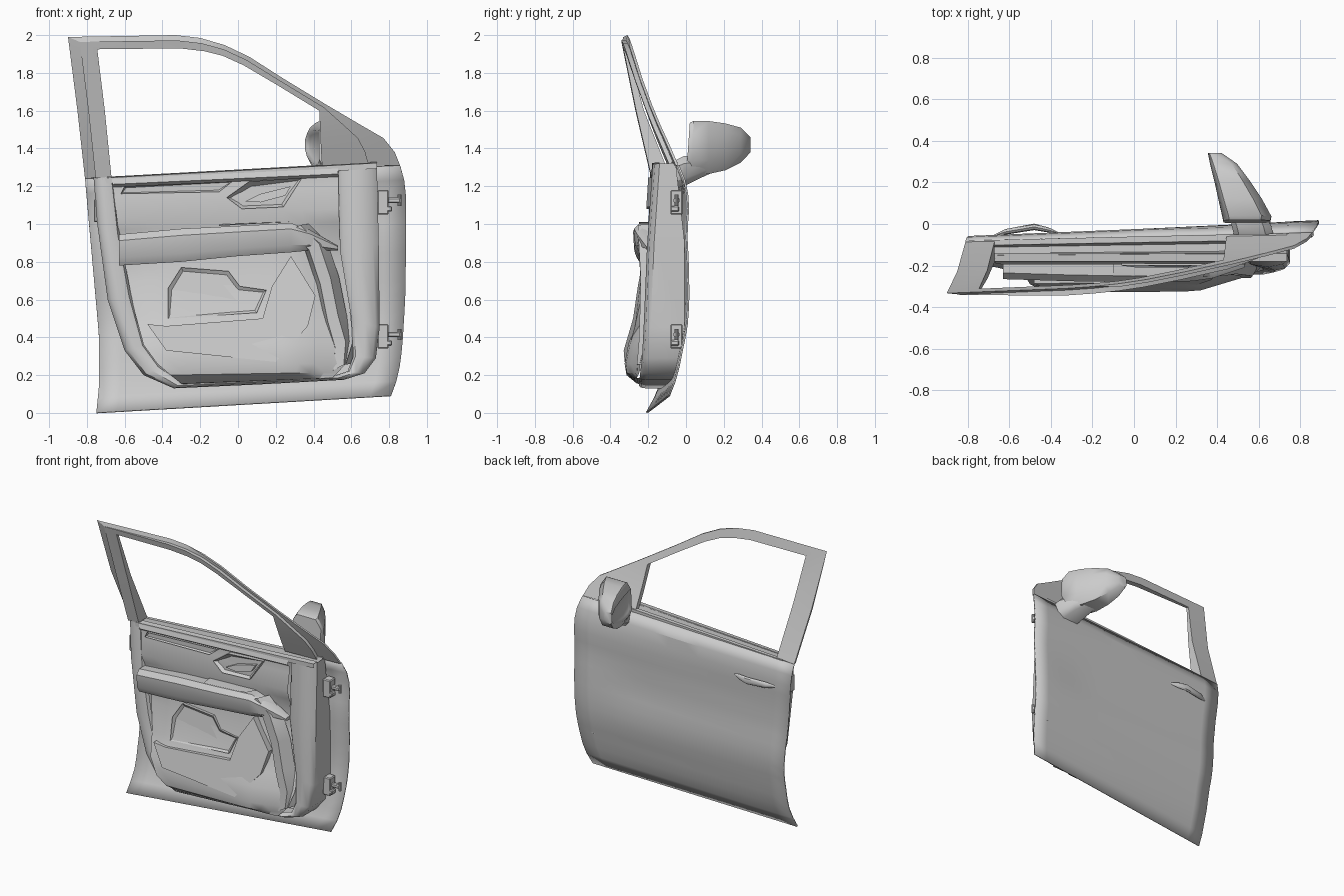
import bpy, bmesh, math
from mathutils import Vector

if "Cube" in bpy.data.objects:
    bpy.data.objects.remove(bpy.data.objects["Cube"])


def finish(name, bm, angle=32):
    bmesh.ops.remove_doubles(bm, verts=bm.verts, dist=0.0005)
    bmesh.ops.recalc_face_normals(bm, faces=bm.faces)
    me = bpy.data.meshes.new(name)
    bm.to_mesh(me)
    bm.free()
    ob = bpy.data.objects.new(name, me)
    bpy.context.collection.objects.link(ob)
    bpy.ops.object.select_all(action='DESELECT')
    ob.select_set(True)
    bpy.context.view_layer.objects.active = ob
    bpy.ops.object.shade_smooth_by_angle(angle=math.radians(angle))
    return ob


def loft(name, rows, ring=False, loop=False, caps=False, angle=32):
    """Skin rows of points; ring closes each row, loop joins last row to first."""
    bm = bmesh.new()
    vs = [[bm.verts.new(p) for p in r] for r in rows]
    n = len(rows[0])
    for i in range(len(vs) if loop else len(vs) - 1):
        a, b = vs[i], vs[(i + 1) % len(vs)]
        for j in range(n if ring else n - 1):
            k = (j + 1) % n
            bm.faces.new((a[j], a[k], b[k], b[j]))
    if caps:
        bm.faces.new(vs[0])
        bm.faces.new(vs[-1])
    return finish(name, bm, angle)


def plate(name, pts, back, inset=0, depth=0):
    """Slab with front outline pts, walls running back in +y, optional inset face."""
    bm = bmesh.new()
    f = [bm.verts.new(p) for p in pts]
    b = [bm.verts.new((p[0], p[1] + back, p[2])) for p in pts]
    face = bm.faces.new(f)
    for i in range(len(f)):
        k = (i + 1) % len(f)
        bm.faces.new((f[k], f[i], b[i], b[k]))
    bmesh.ops.recalc_face_normals(bm, faces=bm.faces)
    if inset:
        bmesh.ops.inset_region(bm, faces=[face], thickness=inset, depth=depth)
    return finish(name, bm)


def box(name, c, s, bevel=0.006):
    bm = bmesh.new()
    bmesh.ops.create_cube(bm, size=1)
    for v in bm.verts:
        v.co = Vector(v.co[i] * s[i] + c[i] for i in range(3))
    bmesh.ops.bevel(bm, geom=bm.edges[:], offset=bevel, segments=1, affect='EDGES')
    return finish(name, bm)


def interp(tab, t):
    if t <= tab[0][0]:
        return tab[0][1]
    for (a, u), (b, w) in zip(tab, tab[1:]):
        if t <= b:
            return u + (w - u) * (t - a) / (b - a)
    return tab[-1][1]


def mix(a, b, t):
    return a + (b - a) * t


# Outer skin curvature and inner depth as functions of position
SKIN = [(0, -.14), (.1, -.085), (.2, -.05), (.33, -.025), (.45, 0), (.6, .01), (.8, .006),
        (.95, -.002), (1.08, .008), (1.2, 0), (1.28, -.03), (1.45, -.1), (1.58, -.15),
        (1.8, -.215), (2, -.26)]
DEPTH = [(.13, -.24), (.3, -.22), (.6, -.205), (1, -.19), (1.3, -.165)]


def S(x, z):
    dip = .014 * max(0, 1 - abs(z - .75) / .22) * min(1, max(0, (.75 - x) / .3))
    return interp(SKIN, z) + .044 * (x - .8) - dip


def belt(x):
    return 1.245 + .055 * (x + .68)


# Outer door panel
LEFT = [(0, -.75), (.15, -.735), (.4, -.735), (1.24, -.81)]
RIGHT = [(.09, .81), (.2, .85), (.35, .87), (.6, .885), (.9, .89), (1.18, .888), (1.25, .877),
         (1.31, .858)]
rows = []
for i in range(17):
    zl, zr = mix(0, 1.24, i / 16), mix(.09, 1.31, i / 16)
    row = []
    for j in range(15):
        x, z = mix(interp(LEFT, zl), interp(RIGHT, zr), j / 14), mix(zl, zr, j / 14)
        row.append((x, S(x, z), z))
    rows.append(row)
skin = loft('outer_panel', rows, angle=15)
m = skin.modifiers.new('thickness', 'SOLIDIFY')
m.thickness, m.offset = .01, 0

# Window frame with pillar and mirror patch
OUT = [(-.81, 1.24), (-.85, 1.6), (-.9, 1.99), (-.33, 2), (-.2, 1.985), (-.07, 1.947), (.06, 1.885),
       (.24, 1.77), (.47, 1.63), (.64, 1.53), (.77, 1.455), (.83, 1.38), (.858, 1.31)]
OPEN = [(-.67, 1.25), (-.705, 1.6), (-.745, 1.925), (-.31, 1.93), (-.18, 1.915), (-.08, 1.89),
        (.03, 1.84), (.2, 1.74), (.43, 1.6), (.434, 1.52), (.437, 1.45), (.44, 1.38), (.445, 1.307)]
PILLAR = [(1.25, .1), (1.6, .042), (1.95, .018)]


def inner(x, z):
    return S(x, z) - (interp(PILLAR, z) if x < -.6 else .04)


MID = [(mix(a[0], b[0], .4), mix(a[1], b[1], .4)) for a, b in zip(OUT, OPEN)]
sections = [(OPEN, inner), (OPEN, S), (OUT, S), (OUT, lambda x, z: S(x, z) - .015 * (z < 1.95)),
            (MID, lambda x, z: S(x, z) - .015), (MID, inner)]
loft('window_frame', [[(x, f(x, z), z) for x, z in pts] for pts, f in sections], loop=True)

# Inner shell: side walls and border around the trim
WALL = [(-.765, 1.25), (-.745, 1), (-.69, .6), (-.6, .33), (-.5, .2), (-.34, .13), (.1, .15),
        (.56, .175), (.67, .21), (.73, .29), (.75, .45), (.745, .9), (.735, 1.32)]
EDGE = [(-.66, 1.25), (-.625, .94), (-.565, .62), (-.495, .36), (-.415, .25), (-.3, .16), (.1, .18),
        (.5, .195), (.58, .22), (.61, .3), (.6, .5), (.54, .86), (.53, 1.31)]


def dep(x, z):
    return interp(DEPTH, z)


def half(t):
    return [(mix(a[0], b[0], t), mix(a[1], b[1], t)) for a, b in zip(WALL, EDGE)]


loft('inner_shell', [[(x, S(x, z) - .005, z) for x, z in WALL],
                     [(x, dep(x, z) + .025, z) for x, z in WALL],
                     [(x, dep(x, z), z) for x, z in half(.15)],
                     [(x, dep(x, z) - .012, z) for x, z in half(.5)],
                     [(x, dep(x, z), z) for x, z in half(.9)],
                     [(x, dep(x, z) + .02, z) for x, z in EDGE]], angle=40)

# Window sill with glass slot
xs = [mix(-.72, .735, i / 10) for i in range(11)]
loft('window_sill', [[(x, mix(S(x, belt(x)), -.18, t), belt(x) + h) for x in xs]
                     for t, h in [(-.05, -.03), (-.05, .006), (.2, .006), (.3, -.04), (.6, -.04),
                                  (.7, .004), (1, 0), (1, -.03)]])

# Inner trim panel, top to bottom: left z, right z, y
TRIM = [(1.25, 1.31, -.14), (1.245, 1.3, -.178), (1.21, 1.265, -.19), (1.195, 1.25, -.168),
        (1.15, 1.2, -.17), (1.03, 1.08, -.195), (.97, 1.01, -.175), (.8, .86, -.18),
        (.7, .76, -.2), (.52, .55, -.235), (.46, .47, -.265), (.36, .37, -.305),
        (.26, .26, -.325), (.2, .215, -.315), (.155, .185, -.26), (.15, .18, -.215)]
XL = [(.155, -.3), (.25, -.42), (.36, -.5), (.62, -.57), (.94, -.63), (1.25, -.67)]
XR = [(.185, .5), (.3, .61), (.5, .6), (.86, .54), (1.3, .53)]
rows = []
for zl, zr, y in TRIM:
    row = []
    for j in range(13):
        x = mix(interp(XL, zl), interp(XR, zr), j / 12)
        taper = .3 * max(0, x - .3) + .3 * max(0, -.45 - x) if .16 < zl < .9 else 0
        row.append((x, y + taper, mix(zl, zr, j / 12)))
    rows.append(row)
loft('trim_panel', rows)

# Armrest: x, bottom z, top z, front y
rows = []
for x, b, t, y in [(-.63, .78, .945, -.265), (-.3, .8, .975, -.275), (0, .83, .99, -.28),
                   (.28, .85, 1.005, -.275), (.38, .86, .97, -.26), (.53, .86, .885, -.21)]:
    rows.append([(x, -.16, t), (x, y + .03, t), (x, y, mix(t, b, .2)), (x, y + .005, mix(t, b, .75)),
                 (x, y + .03, b), (x, -.16, b)])
loft('armrest', rows, ring=True, caps=True)
plate('armrest_switches', [(-.1, -.25, .99), (.24, -.25, 1.01), (.27, -.2, 1.012), (-.1, -.2, .998)], .02)

# Curved trim strap running down beside the pocket
rows = []
for x, z, y in [(.3, .98, -.255), (.4, .88, -.25), (.46, .7, -.24), (.5, .5, -.245),
                (.54, .36, -.25), (.53, .24, -.26)]:
    rows.append([(x - .045, y + .07, z - .02), (x - .025, y, z - .015), (x + .03, y, z + .015),
                 (x + .075, y + .08, z + .02)])
loft('trim_strap', rows, angle=40)

# Storage pocket and raised lower panel
plate('pocket_face', [(-.48, -.285, .47), (-.38, -.285, .46), (.13, -.28, .5), (.18, -.255, .67),
                      (.28, -.225, .83), (.41, -.235, .62), (.37, -.27, .46), (.2, -.325, .27),
                      (-.38, -.33, .33)], .07)
plate('pocket_backing', [(-.37, -.25, .5), (.1, -.25, .53), (.15, -.23, .65), (.01, -.225, .67),
                         (-.05, -.215, .75), (-.3, -.21, .77), (-.37, -.225, .66)], .05, .02, -.015)

# Inner release handle: bezel and lever
plate('release_bezel', [(-.06, -.2, 1.14), (.06, -.2, 1.225), (.34, -.2, 1.245), (.24, -.21, 1.09),
                        (.02, -.21, 1.08)], .06, .025, -.03)
plate('release_lever', [(.04, -.198, 1.12), (.12, -.2, 1.16), (.28, -.2, 1.2), (.25, -.205, 1.15),
                        (.12, -.205, 1.115)], .025)
plate('trim_insert', [(-.62, -.186, 1.16), (-.6, -.186, 1.2), (-.03, -.186, 1.225), (-.1, -.186, 1.17)],
      .04, .01, -.012)


# Mirror housing: rounded sections stepped outwards in y
def section(y, x0, x1, z0, z1, skew):
    cx, cz, rx, rz = (x0 + x1) / 2, (z0 + z1) / 2, (x1 - x0) / 2, (z1 - z0) / 2
    shape = [(-1, -.65), (-.75, -1), (.6, -1), (1, -.5), (1, .5), (.6, 1), (-.75, 1), (-1, .65)]
    return [(cx + a * rx, y + skew * b, cz + b * rz) for a, b in shape]


SIZES = [(.012, .43, .655, 1.3, 1.535, .008), (.035, .425, .66, 1.27, 1.545, .005),
         (.12, .405, .615, 1.265, 1.545, 0), (.21, .385, .555, 1.285, 1.532, 0),
         (.29, .365, .495, 1.325, 1.51, 0), (.342, .355, .42, 1.38, 1.46, 0)]
head = loft('mirror_housing', [section(*s) for s in SIZES], ring=True, caps=True, angle=40)
bm = bmesh.new()
bm.from_mesh(head.data)
bm.normal_update()
glass = [f for f in bm.faces if f.normal.x < -.9]
bmesh.ops.inset_region(bm, faces=glass, thickness=.014, depth=-.015)
bm.to_mesh(head.data)
bm.free()
STEM = [(-.05, .48, .67, 1.19, 1.34, 0), (-.01, .47, .66, 1.2, 1.36, 0),
        (.08, .45, .61, 1.245, 1.36, 0), (.18, .43, .54, 1.29, 1.36, 0)]
loft('mirror_stem', [section(*s) for s in STEM], ring=True, caps=True, angle=40)

# Outside pull handle
rows = []
for x, y, r in [(-.68, 0, .006), (-.62, .018, .022), (-.48, .036, .026), (-.41, .018, .02), (-.36, 0, .006)]:
    rows.append([(x, S(x, 1.06) + y + .6 * r * math.cos(a), 1.06 + .04 * (x + .5) + r * math.sin(a))
                 for a in (i * math.tau / 8 for i in range(8))])
loft('outside_handle', rows, ring=True, caps=True, angle=40)

# Hinges on the front edge
for z in (1.115, .405):
    box('hinge_plate', (.768, -.05, z), (.06, .065, .13))
    box('hinge_arm', (.82, -.05, z + .01), (.08, .03, .028))
    box('hinge_tab', (.8, -.06, z - .035), (.03, .045, .03))
    bm = bmesh.new()
    bmesh.ops.create_cone(bm, cap_ends=True, segments=10, radius1=.011, radius2=.011, depth=.06)
    bmesh.ops.translate(bm, verts=bm.verts, vec=(.855, -.05, z + .01))
    finish('hinge_pin', bm)

# Latch on the rear edge
box('latch', (-.738, -.13, 1.07), (.05, .06, .12))
